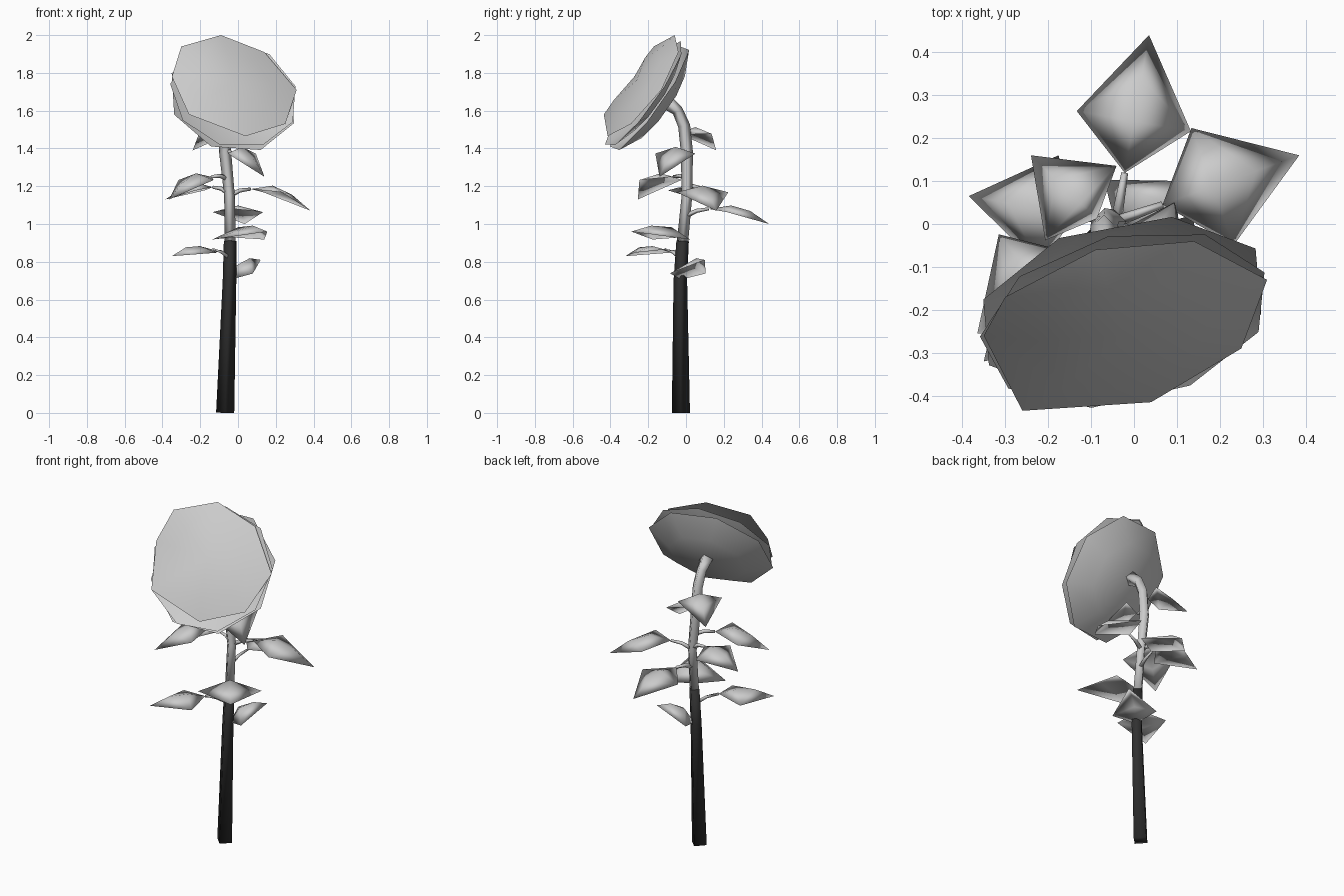
import bpy, math
from mathutils import Vector

cube = bpy.data.objects.get("Cube")
if cube:
    bpy.data.objects.remove(cube)


def material(name, value):
    mat = bpy.data.materials.new(name)
    colour = (value, value, value, 1)
    mat.diffuse_color = colour
    mat.use_nodes = True
    mat.node_tree.nodes["Principled BSDF"].inputs["Base Color"].default_value = colour
    return mat


pale = material("pale grey", 0.6)
dark = material("dark grey", 0.03)


def build(name, verts, faces, mat):
    mesh = bpy.data.meshes.new(name)
    mesh.from_pydata([tuple(v) for v in verts], [], faces)
    mesh.materials.append(mat)
    mesh.update()
    mesh.shade_smooth()
    obj = bpy.data.objects.new(name, mesh)
    bpy.context.collection.objects.link(obj)


def tube(name, path, radii, mat):
    """Sweep a diamond section along a path, with closed ends."""
    verts, faces = [], []
    last = len(path) - 1
    for i, p in enumerate(path):
        along = (path[min(i + 1, last)] - path[max(i - 1, 0)]).normalized()
        ref = Vector((1, 0, 0)) if abs(along.x) < 0.7 else Vector((0, 0, 1))
        a = (ref - along * ref.dot(along)).normalized() * radii[i]
        b = along.cross(a)
        verts += [p + a, p + b, p - a, p - b]
    for i in range(0, last * 4, 4):
        for k in range(4):
            j = (k + 1) % 4
            faces.append((i + k, i + j, i + 4 + j, i + 4 + k))
    faces.append((3, 2, 1, 0))
    faces.append(tuple(last * 4 + k for k in range(4)))
    build(name, verts, faces, mat)


# Stem: dark woody lower half, pale upper half bending into the flower
lower = [Vector(p) for p in [(-.068, -.027, 0), (-.045, -.03, .7), (-.042, -.018, .91)]]
upper = [lower[-1]] + [Vector(p) for p in [
    (-.045, .005, 1.15), (-.068, .005, 1.38), (-.07, -.01, 1.52),
    (-.07, -.045, 1.6), (-.06, -.11, 1.65)]]
tube("lower_stem", lower, [.048, .036, .033], dark)
tube("upper_stem", upper, [.03, .028, .032, .032, .03, .04], pale)


def stem_at(z):
    path = lower + upper[1:]
    for a, b in zip(path, path[1:]):
        if a.z <= z <= b.z:
            return a.lerp(b, (z - a.z) / (b.z - a.z))


# Leaves: thin kite blade arched along its ridge, on a stalk
def leaf(name, tip, root_z, side_z, half, start, middle, fold=.035):
    root, tip = stem_at(root_z), Vector(tip)
    base = root.lerp(tip, start)
    base.z = root_z + (side_z - root_z) * min(1, start * 4)
    ridge = root.lerp(tip, middle)
    ridge.z = side_z + .018
    arch = ridge.lerp(tip, .5) + Vector((0, 0, .02))
    out = tip - root
    across = Vector((-out.y, out.x, 0)).normalized() * half
    drop = Vector((0, 0, -fold))
    under = Vector((0, 0, -.008))
    verts = [base, ridge - across + drop, tip, ridge + across + drop,
             ridge, arch, ridge + under, arch + under]
    top = [(0, 1, 4), (1, 5, 4), (1, 2, 5), (2, 3, 5), (3, 4, 5), (3, 0, 4)]
    bottom = [tuple(v + 2 if v > 3 else v for v in reversed(f)) for f in top]
    build(name, verts, top + bottom, pale)
    bend = root.lerp(base, .5) + Vector((0, 0, .01))
    tube(name + "_stalk", [root, bend, base], [.014, .011, .008], pale)


leaf("lowest_leaf", (.12, .1, .81), .69, .77, .12, .05, .3, .05)
leaf("low_right_leaf", (-.35, -.32, .83), .82, .865, .13, .3, .52)
leaf("low_front_leaf", (.155, -.29, .96), .92, .965, .17, .05, .22, .065)
leaf("back_leaf", (.035, .44, 1), 1.04, 1.08, .135, .28, .55)
leaf("left_leaf", (.385, .16, 1.07), 1.15, 1.185, .145, .26, .53)
leaf("right_leaf", (-.385, .065, 1.13), 1.16, 1.195, .13, .26, .45)
leaf("front_right_leaf", (-.365, -.255, 1.13), 1.24, 1.25, .145, .28, .54)
leaf("upper_front_leaf", (.14, -.14, 1.25), 1.37, 1.39, .13, .15, .42)
leaf("upper_back_leaf", (-.24, .16, 1.39), 1.46, 1.495, .12, .1, .32)

# Flower head: uneven domed face with two broader petal bowls nested behind it
head = Vector((-.03, -.225, 1.735))
axis = Vector((.19, -.8, .57)).normalized()
e1 = Vector((.66, .11, -.07))
e1 = (e1 - axis * e1.dot(axis)).normalized()
e2 = axis.cross(e1)


def bowl(name, rim, centre, depth):
    """Curved shell from a rim through a smaller ring to its middle."""
    n = len(rim)
    ring = [centre.lerp(p, .62) + axis * depth * .72 for p in rim]
    faces = []
    for k in range(n):
        j = (k + 1) % n
        quad, cap = (k, j, n + j, n + k), (n + k, n + j, 2 * n)
        faces += [quad, cap] if depth > 0 else [quad[::-1], cap[::-1]]
    build(name, rim + ring + [centre + axis * depth], faces, pale)


face_rim = [Vector(p) for p in [
    (-.09, -.06, 2), (-.3, -.17, 1.94), (-.35, -.26, 1.78), (-.26, -.435, 1.58),
    (.04, -.415, 1.465), (.25, -.29, 1.53), (.31, -.13, 1.71), (.14, -.04, 1.91)]]
bowl("flower_face", face_rim, head, .045)


def petals(name, radius, offset, sides, phase, depth):
    centre = head + Vector((.015, -.02, -.032)) - axis * offset
    rim = []
    for k in range(sides):
        t = math.tau * (k + phase) / sides
        rim.append(centre + (e1 * math.cos(t) + e2 * math.sin(t)) * radius)
    bowl(name, rim, centre, depth)


petals("middle_petals", .345, .03, 9, .4, -.07)
petals("outer_petals", .35, .065, 8, .55, -.1)
